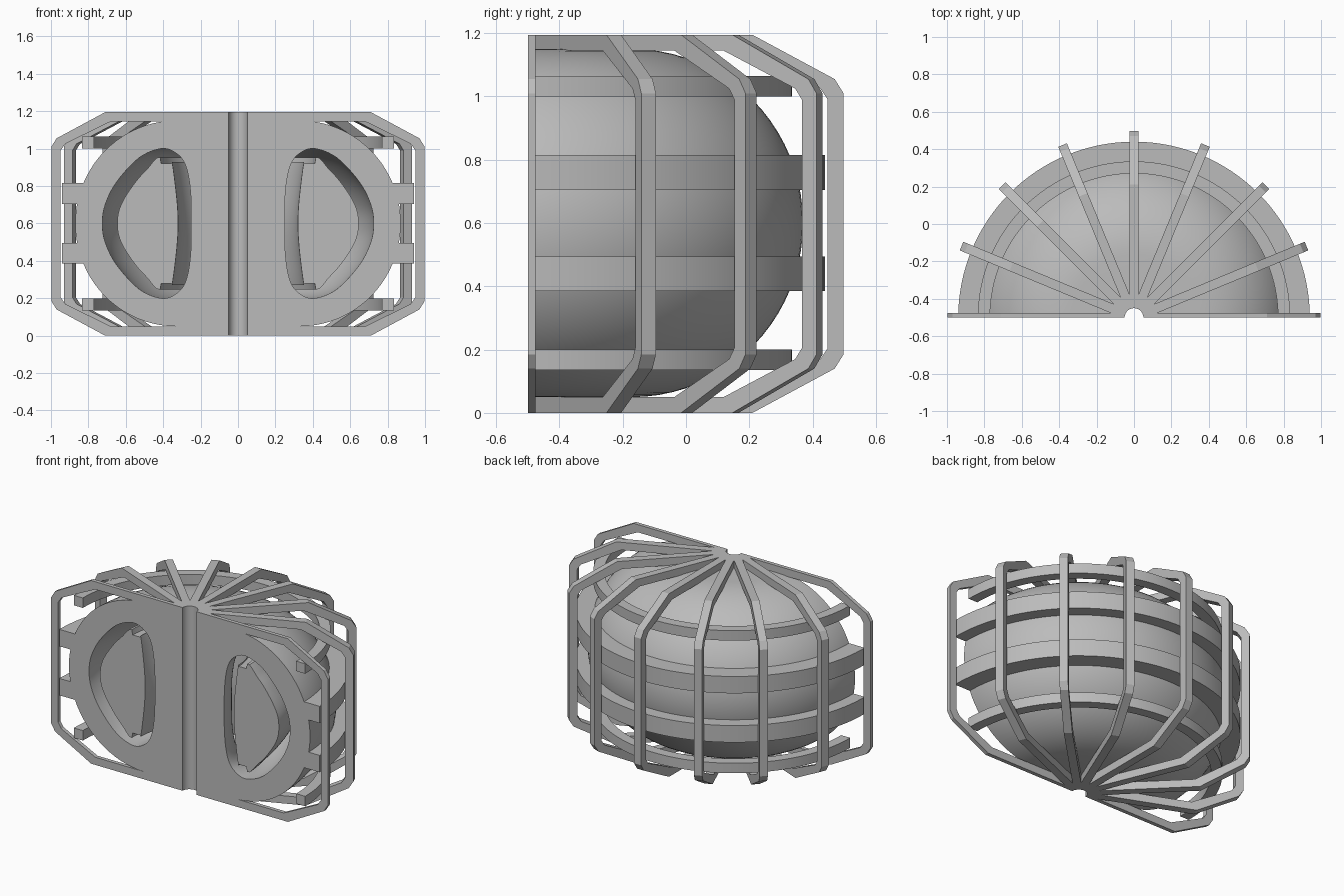
import bpy, bmesh, math
from mathutils import Vector, Matrix, geometry

default = bpy.data.objects.get("Cube")
if default:
    bpy.data.objects.remove(default)

AXIS_Y = -0.5      # the section plane holds the axis of revolution
MID_Z = 0.6        # plane of symmetry between top and bottom
HEIGHT = 2 * MID_Z - 0.005
RIB_WIDTH = 0.05

grey = bpy.data.materials.new("plain_grey")
grey.use_nodes = True
colour = (0.5, 0.5, 0.5, 1)
grey.diffuse_color = colour
grey.node_tree.nodes["Principled BSDF"].inputs["Base Color"].default_value = colour


def finish(bm, name, smooth=True):
    bmesh.ops.recalc_face_normals(bm, faces=bm.faces)
    mesh = bpy.data.meshes.new(name)
    bm.to_mesh(mesh)
    bm.free()
    mesh.materials.append(grey)
    obj = bpy.data.objects.new(name, mesh)
    bpy.context.collection.objects.link(obj)
    if smooth:
        bpy.ops.object.select_all(action='DESELECT')
        obj.select_set(True)
        bpy.context.view_layer.objects.active = obj
        bpy.ops.object.shade_smooth_by_angle(angle=math.radians(30))
    return obj


def half_revolve(name, loops, steps=64):
    """Sweep closed (radius, height) loops half a turn and cap both ends."""
    bm = bmesh.new()
    for loop in loops:
        verts = [bm.verts.new((r, AXIS_Y, z)) for r, z in loop]
        for a, b in zip(verts, verts[1:] + verts[:1]):
            bm.edges.new((a, b))
    start = bm.edges[:]
    end = bmesh.ops.spin(bm, geom=bm.verts[:] + start, cent=(0, AXIS_Y, 0),
                         axis=(0, 0, 1), angle=math.pi, steps=steps)["geom_last"]
    for edges in (start, [e for e in end if isinstance(e, bmesh.types.BMEdge)]):
        bmesh.ops.triangle_fill(bm, use_beauty=True, edges=edges, normal=(0, -1, 0))
    return finish(bm, name)


def mirrored(upper):
    """Close an upper half profile by reflecting it about the middle height."""
    lower = [(r, 2 * MID_Z - z) for r, z in reversed(upper)]
    return upper + [p for p in lower if abs(p[1] - MID_Z) > 1e-4]


def smooth_curve(points, per_span=5):
    """Round a half profile whose ends meet the middle height vertically."""
    p = [Vector(q) for q in points]
    first = Vector((p[1].x, 2 * MID_Z - p[1].y))
    last = Vector((p[-2].x, 2 * MID_Z - p[-2].y))
    p = [first] + p + [last]
    out = []
    for a, b, c, d in zip(p, p[1:], p[2:], p[3:]):
        pts = geometry.interpolate_bezier(b, b + (c - a) / 6, c - (d - b) / 6, c, per_span + 1)
        out += [(q.x, q.y) for q in pts[:-1]]
    return out + [tuple(points[-1])]


def rect(r0, r1, z0, z1):
    return [(r0, z0), (r1, z0), (r1, z1), (r0, z1)]


# Vessel: rounded hull with a D-shaped tunnel
hull = [(0.05, 0.05)]
for i in range(41):
    t = math.radians(-90 + 180 * i / 40)
    hull.append((0.33 + 0.54 * math.cos(t), MID_Z + 0.55 * math.sin(t)))
hull.append((0.05, 1.15))
tunnel = mirrored(smooth_curve([(0.25, 0.6), (0.255, 0.78), (0.28, 0.91), (0.33, 0.975),
                                (0.41, 1.0), (0.53, 0.95), (0.65, 0.82), (0.71, 0.7),
                                (0.725, 0.6)]))
half_revolve("vessel", [hull, tunnel])

# Inner ring core, set off from the tunnel wall by an even gap
inner_side = smooth_curve([(0.32, 0.6), (0.33, 0.76), (0.355, 0.92)])
outer_side = smooth_curve([(0.41, 0.92), (0.5, 0.875), (0.585, 0.77), (0.633, 0.68), (0.645, 0.6)])
half_revolve("inner_core", [mirrored(inner_side + outer_side)])

# Hollow centre post
half_revolve("centre_post", [rect(0.05, 0.12, 0, HEIGHT)], steps=24)

# Horizontal coil rings, in mirrored pairs
for side in (1, -1):
    place = "upper" if side > 0 else "lower"
    for label, r0, r1, z0, z1 in (("outer", 0.82, 0.94, 0.105, 0.215),
                                  ("end", 0.77, 0.835, 0.4, 0.465)):
        half_revolve(f"{place}_{label}_ring",
                     [rect(r0, r1, MID_Z + side * z0, MID_Z + side * z1)])

# Upright cage ribs fanned around the axis; those at the cut are half width
outer = [(0.08, HEIGHT), (0.71, HEIGHT), (0.97, 1.055), (0.998, 1.01)]
inner = [(0.08, 1.145), (0.68, 1.145), (0.925, 1.025), (0.948, 0.99)]
top = outer + inner[::-1]
RIBS = 9
for i in range(RIBS):
    angle = math.pi * i / (RIBS - 1)
    low = 0 if i == 0 else -RIB_WIDTH / 2
    high = 0 if i == RIBS - 1 else RIB_WIDTH / 2
    bm = bmesh.new()
    flip = [(r, 2 * MID_Z - 0.005 - z) for r, z in outer]
    flip_in = [(r, 2 * MID_Z - 0.005 - z) for r, z in inner]
    loop = outer + flip[::-1] + flip_in + inner[::-1]
    face = bm.faces.new([bm.verts.new((r, low, z)) for r, z in loop])
    new = bmesh.ops.extrude_face_region(bm, geom=[face])["geom"]
    bmesh.ops.translate(bm, vec=(0, high - low, 0),
                        verts=[v for v in new if isinstance(v, bmesh.types.BMVert)])
    bm.transform(Matrix.Translation((0, AXIS_Y, 0)) @ Matrix.Rotation(angle, 4, 'Z'))
    finish(bm, f"cage_rib_{i + 1}", smooth=False)
